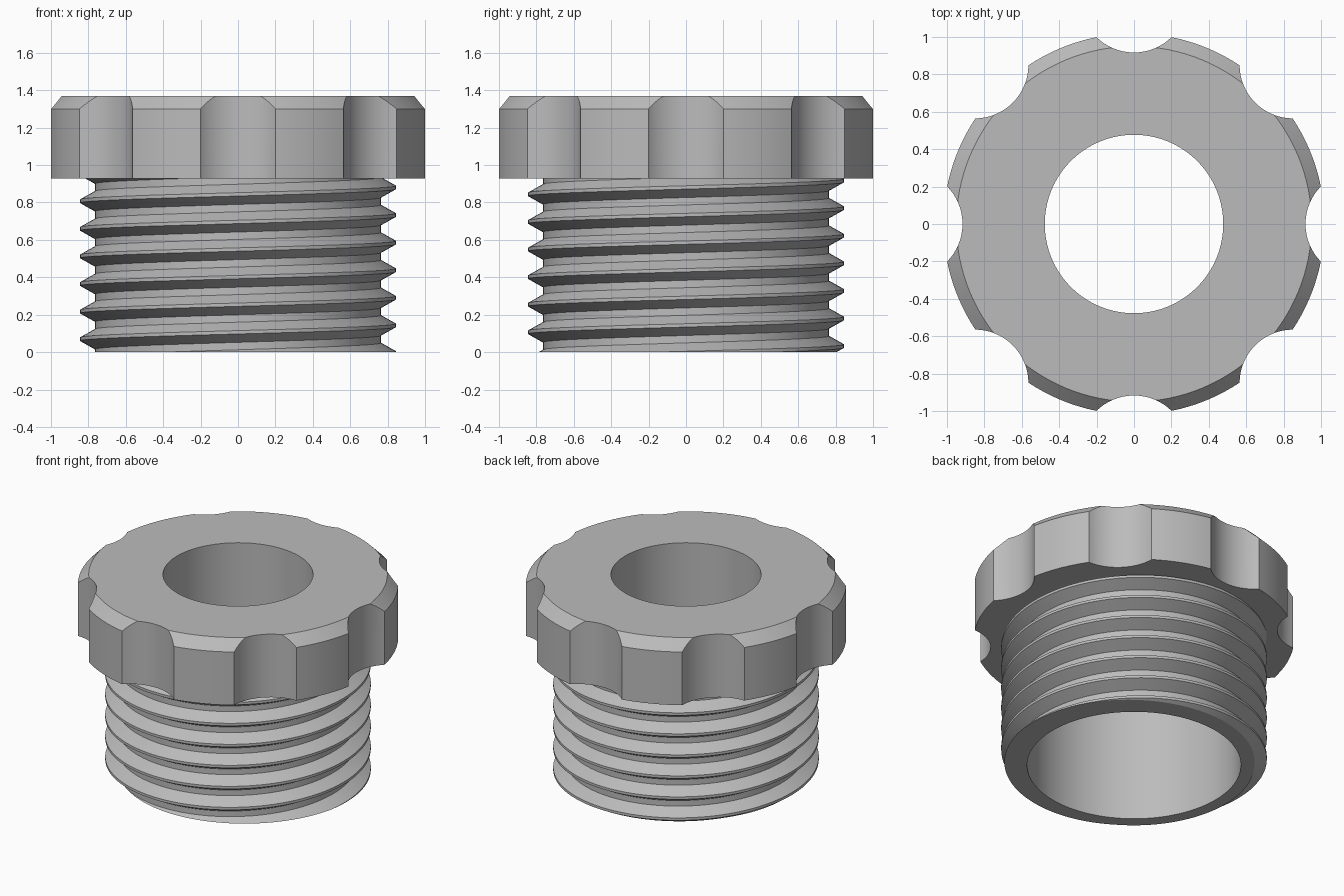
import bpy, bmesh, math
from math import sin, cos, tau

if "Cube" in bpy.data.objects:
    bpy.data.objects.remove(bpy.data.objects["Cube"])

HEAD_Z, TOP_Z, LEDGE_Z = 0.927, 1.37, 0.82
PITCH, CREST_Z = 0.1475, 0.143      # crest height at +x
ROOT_R, CREST_R, BORE_R, HOLE_R = 0.765, 0.845, 0.68, 0.477
N = 128                             # segments per turn

grey = bpy.data.materials.new("plain grey")
grey.diffuse_color = (0.5, 0.5, 0.5, 1)
grey.use_nodes = True
grey.node_tree.nodes["Principled BSDF"].inputs["Base Color"].default_value = grey.diffuse_color


def make_object(name, bm):
    bmesh.ops.recalc_face_normals(bm, faces=bm.faces[:])
    mesh = bpy.data.meshes.new(name)
    bm.to_mesh(mesh)
    bm.free()
    mesh.materials.append(grey)
    obj = bpy.data.objects.new(name, mesh)
    bpy.context.collection.objects.link(obj)
    return obj


def turned(name, profile):
    """Solid of revolution with flat caps at the first and last profile point."""
    bm = bmesh.new()
    rings = [[bm.verts.new((r * cos(tau * i / N), r * sin(tau * i / N), z)) for i in range(N)]
             for r, z in profile]
    for a, b in zip(rings, rings[1:]):
        for i in range(N):
            k = (i + 1) % N
            bm.faces.new((a[i], a[k], b[k], b[i]))
    bm.faces.new(rings[0])
    bm.faces.new(rings[-1])
    return make_object(name, bm)


def combine(target, other, operation):
    mod = target.modifiers.new(operation, 'BOOLEAN')
    mod.operation, mod.solver, mod.object = operation, 'EXACT', other
    bpy.context.view_layer.objects.active = target
    bpy.ops.object.modifier_apply(modifier=mod.name)
    bpy.data.objects.remove(other)


# Chamfered head
plug = turned("threaded_plug", [(1.019, HEAD_Z), (1.019, 1.30), (0.95, TOP_Z)])

# Eight grip notches cut round the rim
bm = bmesh.new()
for i in range(8):
    a = tau * i / 8
    made = bmesh.ops.create_cone(bm, cap_ends=True, segments=64, radius1=0.287, radius2=0.287, depth=1.0)
    bmesh.ops.translate(bm, verts=made["verts"], vec=(1.204 * cos(a), 1.204 * sin(a), 1.15))
combine(plug, make_object("notch_cutter", bm), 'DIFFERENCE')

# Threaded sleeve: helical bands trimmed flat at both ends and capped
thread = [(CREST_R, -0.009), (CREST_R, 0.009), (ROOT_R, 0.054), (ROOT_R, PITCH - 0.054)]
bm = bmesh.new()
steps = N * 11
helix = []
for i in range(steps):
    a = tau * i / N
    z0 = CREST_Z + PITCH * (i / N - 3)
    helix.append([bm.verts.new((r * cos(a), r * sin(a), z0 + dz)) for r, dz in thread])
for i in range(steps - 1):
    a, b = helix[i], helix[i + 1]
    for j in range(3):
        bm.faces.new((a[j], b[j], b[j + 1], a[j + 1]))
    if i + N + 1 < steps:
        c, d = helix[i + N], helix[i + N + 1]
        bm.faces.new((a[3], b[3], d[0], c[0]))
for z, n in ((0, -1), (HEAD_Z + 0.05, 1)):
    bmesh.ops.bisect_plane(bm, geom=bm.verts[:] + bm.edges[:] + bm.faces[:], dist=1e-6,
                           plane_co=(0, 0, z), plane_no=(0, 0, n), clear_outer=True)
bmesh.ops.holes_fill(bm, edges=[e for e in bm.edges if e.is_boundary], sides=0)
combine(plug, make_object("threaded_sleeve", bm), 'UNION')

# Stepped bore: wide from below, narrow through the head
bore = [(BORE_R, -0.2), (BORE_R, LEDGE_Z), (HOLE_R, LEDGE_Z), (HOLE_R, 1.6)]
combine(plug, turned("bore_cutter", bore), 'DIFFERENCE')

bpy.ops.object.select_all(action='DESELECT')
plug.select_set(True)
bpy.context.view_layer.objects.active = plug
bpy.ops.object.shade_smooth_by_angle(angle=math.radians(25))
